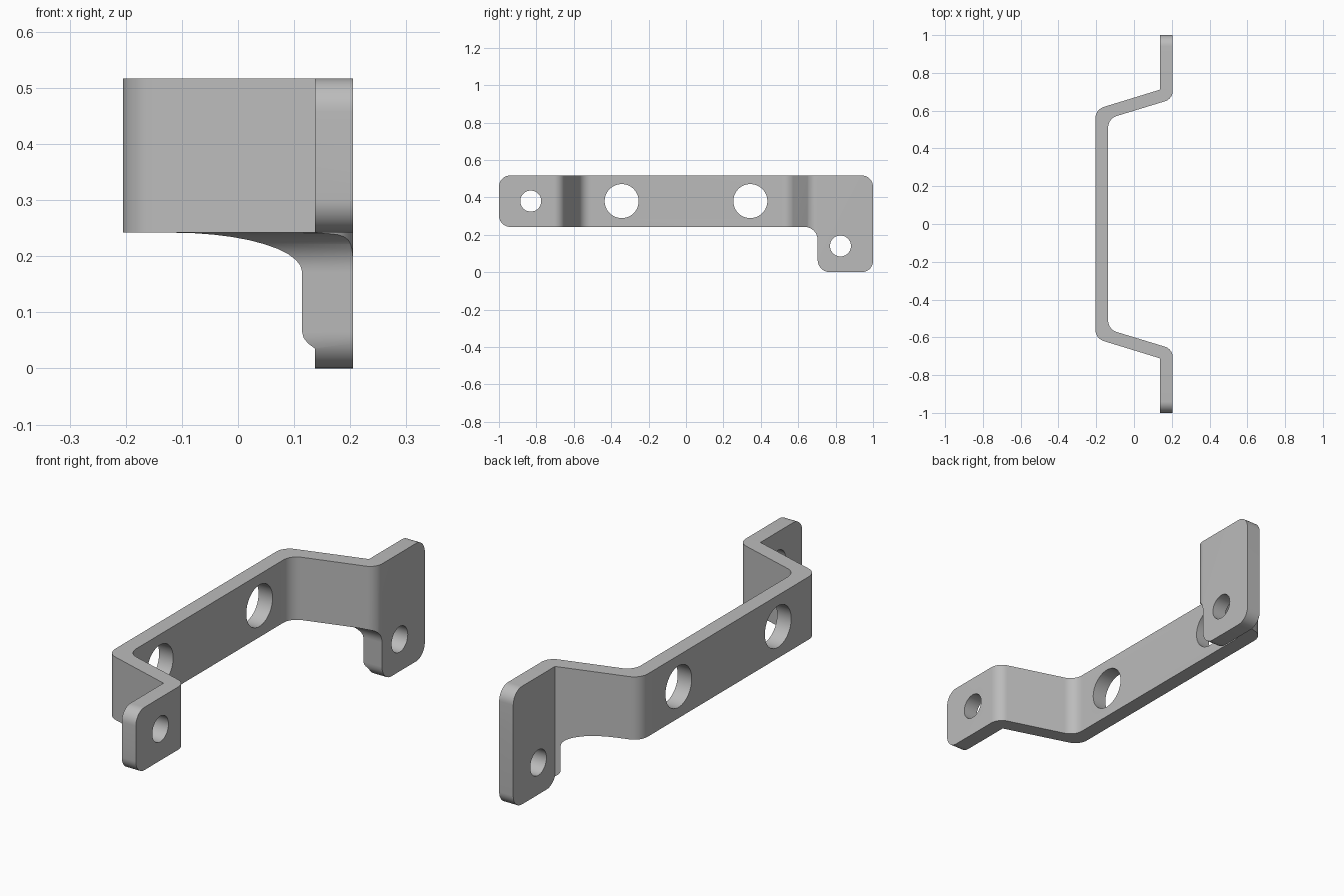
import bpy, bmesh, math
from mathutils import Vector, Matrix

cube = bpy.data.objects.get("Cube")
if cube:
    bpy.data.objects.remove(cube, do_unlink=True)

steel = bpy.data.materials.new("light grey metal")
steel.use_nodes = True
steel.diffuse_color = (0.5, 0.5, 0.5, 1)
steel.node_tree.nodes["Principled BSDF"].inputs["Base Color"].default_value = (0.5, 0.5, 0.5, 1)


def rounded(corners, steps=10):
    """Outline from (a, b, radius) corners, each replaced by a tangent arc."""
    out = []
    for i, (a, b, r) in enumerate(corners):
        p = Vector((a, b))
        if r == 0:
            out.append(p)
            continue
        u = (Vector(corners[i - 1][:2]) - p).normalized()
        v = (Vector(corners[(i + 1) % len(corners)][:2]) - p).normalized()
        half = u.angle(v) / 2
        centre = p + (u + v).normalized() * r / math.sin(half)
        start = p + u * r / math.tan(half) - centre
        end = p + v * r / math.tan(half) - centre
        sweep = start.angle_signed(end)
        for k in range(steps + 1):
            out.append(centre + Matrix.Rotation(-sweep * k / steps, 2) @ start)
    return out


def prism(name, outline, place, depth):
    """Extrude an outline, mapped to 3D by place, along depth."""
    bm = bmesh.new()
    face = bm.faces.new([bm.verts.new(place(p)) for p in outline])
    ext = bmesh.ops.extrude_face_region(bm, geom=[face])["geom"]
    bmesh.ops.translate(bm, vec=depth, verts=[g for g in ext if isinstance(g, bmesh.types.BMVert)])
    bmesh.ops.recalc_face_normals(bm, faces=bm.faces)
    mesh = bpy.data.meshes.new(name)
    bm.to_mesh(mesh)
    bm.free()
    mesh.materials.append(steel)
    obj = bpy.data.objects.new(name, mesh)
    bpy.context.collection.objects.link(obj)
    return obj


def cut(target, tool, operation):
    mod = target.modifiers.new(tool.name, 'BOOLEAN')
    mod.object, mod.operation, mod.solver = tool, operation, 'EXACT'
    bpy.context.view_layer.objects.active = target
    bpy.ops.object.modifier_apply(modifier=mod.name)
    bpy.data.objects.remove(tool, do_unlink=True)


# Bent strip, seen in plan: half outline mirrored across y = 0
X, XI, R = 0.205, 0.137, 0.065
TOP, LOW = 0.517, 0.242
outer = [(XI, 1, 0), (XI, 0.711, 0), (-X, 0.606, R)]
inner = [(-XI, 0.558, R), (X, 0.662, R * 0.9), (X, 1, 0)]
flip = lambda pts: [(x, -y, r) for x, y, r in reversed(pts)]
plan = rounded(outer + flip(outer) + flip(inner) + inner)
bracket = prism("bracket", plan, lambda p: (p.x, p.y, -0.1), (0, 0, 0.8))

# Side silhouette with the dropped rear tab
side = rounded([(-1, LOW, 0.06), (0.704, LOW, 0.07), (0.704, 0, 0.065),
                (1, 0, 0.06), (1, TOP, 0.06), (-1, TOP, 0.06)])
cut(bracket, prism("silhouette_cutter", side, lambda p: (-0.5, p.x, p.y), (1, 0, 0)), 'INTERSECT')

# Two large web holes and one bolt hole in each end tab
for y, z, r in [(-0.344, 0.38, 0.091), (0.344, 0.38, 0.091), (-0.83, 0.38, 0.056), (0.826, 0.14, 0.056)]:
    ring = [Vector((math.cos(t * math.tau / 48), math.sin(t * math.tau / 48))) * r for t in range(48)]
    cut(bracket, prism("hole_cutter", ring, lambda p: (-0.5, y + p.x, z + p.y), (1, 0, 0)), 'DIFFERENCE')

bpy.ops.object.select_all(action='DESELECT')
bracket.select_set(True)
bpy.context.view_layer.objects.active = bracket
bpy.ops.object.shade_smooth_by_angle(angle=math.radians(30))
